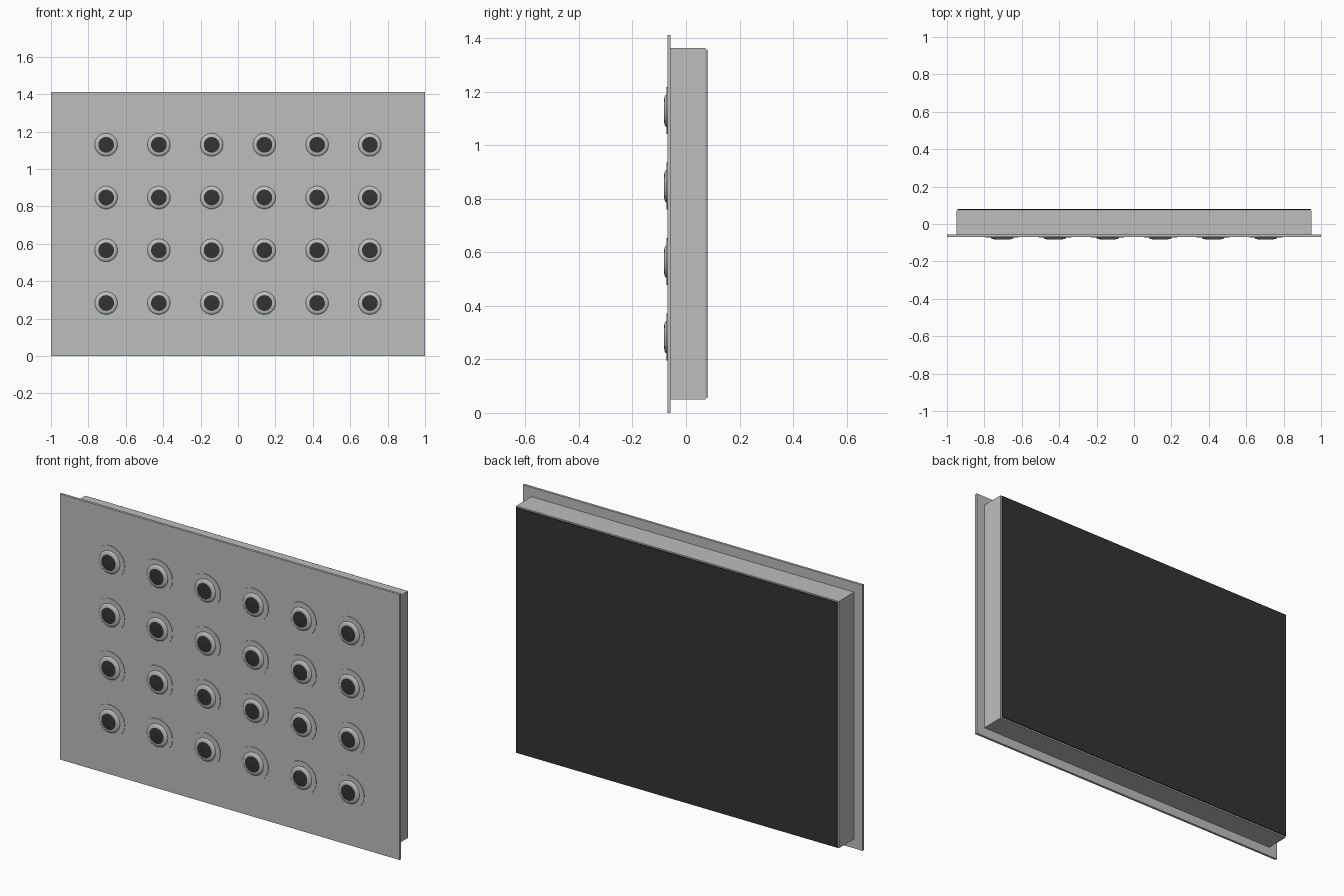
import bpy, bmesh, math
from mathutils import Vector

cube = bpy.data.objects.get("Cube")
if cube:
    bpy.data.objects.remove(cube, do_unlink=True)


def material(name, rgb):
    m = bpy.data.materials.new(name)
    m.use_nodes = True
    m.diffuse_color = (*rgb, 1)
    m.node_tree.nodes["Principled BSDF"].inputs["Base Color"].default_value = (*rgb, 1)
    return m


grey = material("satin grey", (0.50, 0.52, 0.51))
dark = material("charcoal", (0.033, 0.033, 0.033))

HEIGHT = 1.413
MID = HEIGHT / 2
PITCH = 0.282


def box(name, half_x, half_z, y0, y1, mat):
    bpy.ops.mesh.primitive_cube_add(size=1, location=(0, (y0 + y1) / 2, MID))
    ob = bpy.context.object
    ob.name = name
    ob.scale = (2 * half_x, y1 - y0, 2 * half_z)
    bpy.ops.object.transform_apply(location=False, rotation=False, scale=True)
    ob.data.materials.append(mat)
    return ob


# Panel body
box("front_plate", 1.0, MID, -0.070, -0.057, grey)
box("housing", 0.95, MID - 0.05, -0.057, 0.072, grey)
box("back_panel", 0.945, MID - 0.055, 0.076, 0.081, dark)


# Nozzle: flat flange, rounded dome and dark mouth, turned about the y axis
def nozzle_mesh(segments=32):
    profile = [(0.088, -0.069), (0.088, -0.073), (0.061, -0.073), (0.058, -0.077),
               (0.052, -0.080), (0.042, -0.082)]
    bm = bmesh.new()
    rings = []
    for r, y in profile:
        angles = [2 * math.pi * i / segments for i in range(segments)]
        rings.append([bm.verts.new(Vector((r * math.cos(a), y, r * math.sin(a)))) for a in angles])
    for a, b in zip(rings, rings[1:]):
        for i in range(segments):
            j = (i + 1) % segments
            bm.faces.new((a[i], a[j], b[j], b[i]))
    mouth = bm.faces.new(rings[-1])
    mouth.material_index = 1
    bm.faces.new(rings[0])
    bmesh.ops.recalc_face_normals(bm, faces=bm.faces)
    me = bpy.data.meshes.new("nozzle")
    bm.to_mesh(me)
    bm.free()
    me.materials.append(grey)
    me.materials.append(dark)
    return me


mesh = nozzle_mesh()
bpy.ops.object.select_all(action="DESELECT")
for row in range(4):
    for col in range(6):
        ob = bpy.data.objects.new(f"nozzle_{row + 1}_{col + 1}", mesh)
        ob.location = ((col - 2.5) * PITCH, 0, MID + (row - 1.5) * PITCH)
        bpy.context.collection.objects.link(ob)
bpy.context.view_layer.objects.active = ob
ob.select_set(True)
bpy.ops.object.shade_smooth_by_angle(angle=math.radians(35))
